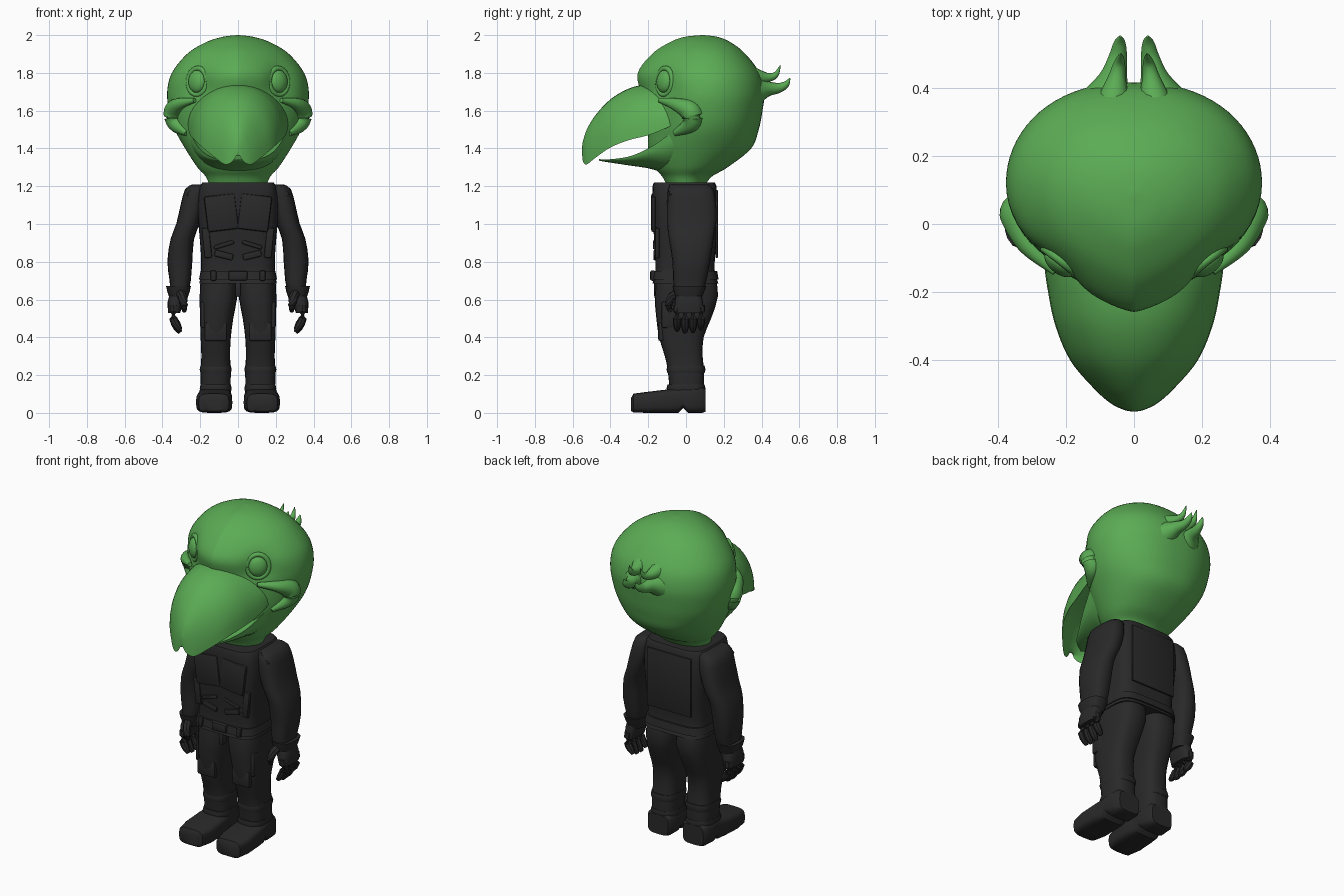
import bpy, bmesh, math
from mathutils import Vector, Matrix

if "Cube" in bpy.data.objects:
    bpy.data.objects.remove(bpy.data.objects["Cube"], do_unlink=True)

parts = []


def material(name, rgb):
    m = bpy.data.materials.new(name)
    m.use_nodes = True
    m.diffuse_color = (*rgb, 1)
    m.node_tree.nodes["Principled BSDF"].inputs["Base Color"].default_value = (*rgb, 1)
    return m


GREEN = material("feather_green", (0.105, 0.41, 0.09))
BLACK = material("suit_black", (0.022, 0.022, 0.022))


def finish(name, bm, mat, mirror):
    """Turn a bmesh into a named object, optionally mirrored across x."""
    bmesh.ops.recalc_face_normals(bm, faces=bm.faces)
    mesh = bpy.data.meshes.new(name)
    bm.to_mesh(mesh)
    bm.free()
    mesh.materials.append(mat)
    ob = bpy.data.objects.new(name, mesh)
    bpy.context.collection.objects.link(ob)
    if mirror:
        ob.modifiers.new("Mirror", "MIRROR").use_mirror_merge = False
    parts.append(ob)
    return ob


def skin(name, rings, mat, mirror=False):
    """Bridge closed rings of points and cap both ends."""
    bm = bmesh.new()
    loops = [[bm.verts.new(p) for p in ring] for ring in rings]
    n = len(loops[0])
    for a, b in zip(loops, loops[1:]):
        for i in range(n):
            bm.faces.new((a[i], a[(i + 1) % n], b[(i + 1) % n], b[i]))
    bm.faces.new(loops[0])
    bm.faces.new(loops[-1])
    return finish(name, bm, mat, mirror)


def smooth(rows, k):
    """Catmull-Rom resampling of profile rows."""
    out = []
    for i in range(len(rows) - 1):
        a, b, c, d = (Vector(rows[min(max(j, 0), len(rows) - 1)]) for j in range(i - 1, i + 3))
        for s in range(k):
            t = s / k
            out.append(b + (c - a) * t / 2 + (2 * a - 5 * b + 4 * c - d) * t * t / 2
                       + (3 * b - a - 3 * c + d) * t ** 3 / 2)
    return out + [Vector(rows[-1])]


def power(v, p):
    return math.copysign(abs(v) ** p, v)


def angles(n):
    return [2 * math.pi * i / n for i in range(n)]


def loft(name, rows, mat, mirror=False, square=0.6, n=20, k=2, axis="z"):
    """Rounded-box sections: rows of position, two centres, two radii."""
    rings = []
    for pos, c1, c2, r1, r2 in smooth(rows, k):
        ring = []
        for t in angles(n):
            u = c1 + r1 * power(math.cos(t), square)
            v = c2 + r2 * power(math.sin(t), square)
            ring.append((u, v, pos) if axis == "z" else (u, pos, v))
        rings.append(ring)
    return skin(name, rings, mat, mirror)


def tube(name, rows, mat, flat=1.0, n=12, k=4):
    """Tapered mirrored tube: rows of x, y, z, radius."""
    pts = smooth(rows, k)
    rings = []
    for i, p in enumerate(pts):
        d = (pts[min(i + 1, len(pts) - 1)] - pts[max(i - 1, 0)]).xyz
        q = d.to_track_quat("Z", "X")
        rings.append([p.xyz + q @ Vector((p.w * flat * math.cos(t), p.w * math.sin(t), 0))
                      for t in angles(n)])
    return skin(name, rings, mat, True)


def beak(name, rows):
    """Hollow arch sections: rows of y, half width, edge height, apex height."""
    m = 20
    rings = []
    for y, w, edge, apex in smooth(rows, 5):
        ring = []
        for i in range(m + 1):
            t = math.pi * i / m
            ring.append((w * math.cos(t), y, edge + (apex - edge) * math.sin(t) ** 0.9))
        for i in range(m - 1, 0, -1):
            t = math.pi * i / m
            ring.append((0.97 * w * math.cos(t), y, edge + 0.3 * (apex - edge) * math.sin(t)))
        rings.append(ring)
    return skin(name, rings, GREEN)


def box(name, loc, size, mirror=False, tilt=0, bevel=0.008):
    """Bevelled plate on the suit, tilted in the front plane."""
    bm = bmesh.new()
    bmesh.ops.create_cube(bm, size=1)
    bmesh.ops.scale(bm, vec=size, verts=bm.verts)
    bmesh.ops.bevel(bm, geom=bm.edges[:], offset=bevel, segments=2, affect="EDGES", profile=0.5)
    bmesh.ops.transform(bm, matrix=Matrix.Translation(loc) @ Matrix.Rotation(tilt, 4, "Y"), verts=bm.verts)
    return finish(name, bm, BLACK, mirror)


# Head: egg-shaped sections of height, half width, front, back, widest y
EYE = Vector((0.225, -0.125, 1.755))
OUT = Vector((0.62, -0.78, 0.05)).normalized()
head_rows = [(1.2, .15, -.1, .1, 0), (1.25, .17, -.125, .135, .01), (1.3, .215, -.165, .22, .04),
             (1.4, .28, -.2, .345, .08), (1.5, .335, -.2, .385, .11), (1.6, .365, -.215, .405, .12),
             (1.7, .375, -.24, .415, .12), (1.8, .35, -.255, .39, .12), (1.9, .27, -.18, .315, .11),
             (1.96, .175, -.09, .24, .1), (1.99, .085, -.01, .17, .09), (2.0, .006, .084, .096, .09)]
rings = []
for z, w, front, back, mid in smooth(head_rows, 5):
    s = min(max((z - 1.5) / 0.2, 0), 1)
    ring = []
    for t in angles(72):
        c, sn = math.cos(t), math.sin(t)
        p = Vector((w * power(c, 0.88 if sn > 0 else 1 + 0.5 * s),
                    mid + sn * (back - mid if sn > 0 else mid - front), z))
        # Eye sockets pressed into the face
        d = (Vector((abs(p.x), p.y, p.z)) - EYE).length
        push = OUT * 0.03 * math.exp(-(d / 0.085) ** 2)
        p -= Vector((math.copysign(push.x, p.x), push.y, push.z))
        ring.append(p)
    rings.append(ring)
skin("head", rings, GREEN)

# Eyes and eyelids
turn = OUT.to_track_quat("Z", "Y").to_matrix().to_4x4()
bm = bmesh.new()
bmesh.ops.create_uvsphere(bm, u_segments=24, v_segments=16, radius=1)
bmesh.ops.transform(bm, matrix=Matrix.Translation(EYE - OUT * 0.012) @ turn
                    @ Matrix.Diagonal((.053, .06, .03, 1)), verts=bm.verts)
finish("eyes", bm, GREEN, True)
lid = []
for t in angles(32):
    lid.append(EYE - OUT * 0.018 + turn.to_3x3() @ Vector((.062 * math.cos(t), .07 * math.sin(t), 0)))
tube("eyelids", [(*p, 0.014) for p in lid + lid[:1]], GREEN, k=1)

# Beak
beak("upper_beak", [(0, .265, 1.56, 1.72), (-.1, .265, 1.51, 1.735), (-.2, .252, 1.47, 1.74),
                    (-.3, .23, 1.445, 1.718), (-.4, .187, 1.405, 1.66), (-.48, .12, 1.35, 1.575),
                    (-.525, .07, 1.316, 1.5), (-.545, .03, 1.33, 1.44), (-.55, .006, 1.37, 1.41)])
beak("lower_beak", [(0, .28, 1.53, 1.28), (-.1, .245, 1.465, 1.27), (-.2, .205, 1.4, 1.295),
                    (-.3, .15, 1.358, 1.31), (-.4, .085, 1.343, 1.325), (-.46, .008, 1.343, 1.335)])

# Cheek folds at the mouth corners
tube("cheeks", [(.23, -.14, 1.655, .012), (.31, -.06, 1.635, .032), (.335, .025, 1.595, .058),
                (.325, .025, 1.53, .046), (.27, -.06, 1.48, .015)], GREEN, n=16, k=6)

# Tuft at the back of the head
tube("upper_tuft", [(.06, .36, 1.78, .05), (.05, .43, 1.775, .026), (.042, .475, 1.79, .016),
                    (.038, .5, 1.84, .002)], GREEN)
tube("lower_tuft", [(.08, .36, 1.70, .08), (.06, .43, 1.715, .042), (.047, .49, 1.72, .027),
                    (.042, .53, 1.74, .018), (.04, .55, 1.772, .003)], GREEN)

# Torso and belt
loft("jacket", [(1.22, 0, -.01, .18, .155), (1.205, 0, -.008, .2, .168), (1.1, 0, -.005, .215, .173),
                (.95, 0, -.003, .205, .168), (.82, 0, -.005, .195, .158), (.74, 0, -.005, .197, .158),
                (.685, 0, -.003, .205, .175)], BLACK, square=.45, n=32)
loft("belt", [(.75, 0, -.005, .198, .17), (.705, 0, -.005, .207, .178)], BLACK, square=.45, n=32, k=1)
box("buckle", (0, -.178, .727), (.1, .025, .05))
box("belt_loops", (.13, -.176, .727), (.03, .025, .055), True)
box("trouser_fly", (0, -.15, .655), (.03, .04, .08))

# Padding on the jacket
box("chest_plates", (.088, -.172, 1.06), (.165, .025, .19), True, 0.12, .012)
box("upper_rib_pads", (.075, -.166, .89), (.11, .02, .022), True, 0.3)
box("lower_rib_pads", (.075, -.163, .835), (.1, .02, .035), True, -0.25)
box("side_pads", (.165, -.152, .9), (.04, .025, .16), True, 0.1)
box("shoulder_straps", (.235, .01, 1.175), (.08, .2, .03), True, 0.75)
box("back_panel", (0, .163, 1.0), (.3, .012, .36), bevel=.005)

# Arms, cuffs and hands
loft("arms", [(1.21, .2, .02, .04, .095), (1.185, .22, .025, .06, .12), (1.1, .238, .03, .066, .13),
              (1.0, .265, .03, .062, .13), (.92, .295, .028, .062, .118), (.8, .308, .028, .066, .1),
              (.7, .306, .02, .056, .088), (.65, .31, .015, .05, .078)], BLACK, True, .75)
loft("cuffs", [(.672, .315, .018, .066, .09), (.645, .315, .016, .06, .082), (.6, .315, .015, .045, .065)],
     BLACK, True, .75, k=1)
loft("palms", [(.65, .315, .015, .04, .06), (.59, .33, .015, .042, .075), (.53, .338, .015, .032, .075)],
     BLACK, True, .7)
for i, finger in enumerate(("index", "middle", "ring", "little")):
    y, low = -.047 + i * .042, .425 + .012 * (i - 1.3) ** 2 / 2
    tube(finger + "_fingers", [(.34, y, .57, .021), (.342, y, .5, .022), (.322, y, low + .025, .02),
                               (.305, y, low, .011)], BLACK, n=8, k=2)
tube("thumbs", [(.31, -.03, .64, .025), (.295, -.075, .615, .024), (.285, -.092, .57, .021),
                (.285, -.08, .535, .01)], BLACK, n=8, k=2)

# Legs
loft("legs", [(.72, .1, 0, .097, .155), (.62, .103, .002, .1, .168), (.5, .113, -.012, .088, .145),
              (.4, .118, -.025, .08, .118), (.3, .118, -.012, .076, .1), (.22, .118, 0, .08, .096),
              (.1, .118, .005, .078, .09)], BLACK, True, .7, 24)
box("thigh_pads", (.185, -.08, .52), (.03, .1, .14), True, bevel=.01)
box("knee_pads", (.118, -.13, .43), (.12, .035, .1), True, bevel=.012)
for name, z in (("shin_straps", .23), ("ankle_straps", .13)):
    loft(name, [(z + .02, .118, 0, .08, .098), (z, .118, 0, .085, .103), (z - .02, .118, 0, .08, .098)],
         BLACK, True, .7, 24, 1)

# Boots with a raised arch before the heel
loft("boots", [(-.29, .13, .045, .055, .035), (-.278, .128, .052, .08, .05), (-.2, .126, .056, .096, .056),
               (-.1, .124, .062, .093, .062), (-.04, .122, .066, .088, .066), (-.015, .122, .082, .086, .056),
               (.01, .122, .07, .086, .07), (.085, .12, .07, .082, .07), (.102, .12, .066, .07, .06)],
     BLACK, True, .5, 24, 1, "y")

# Shading
bpy.ops.object.select_all(action="DESELECT")
for ob in parts:
    ob.select_set(True)
bpy.context.view_layer.objects.active = parts[0]
bpy.ops.object.shade_smooth_by_angle(angle=math.radians(40))
